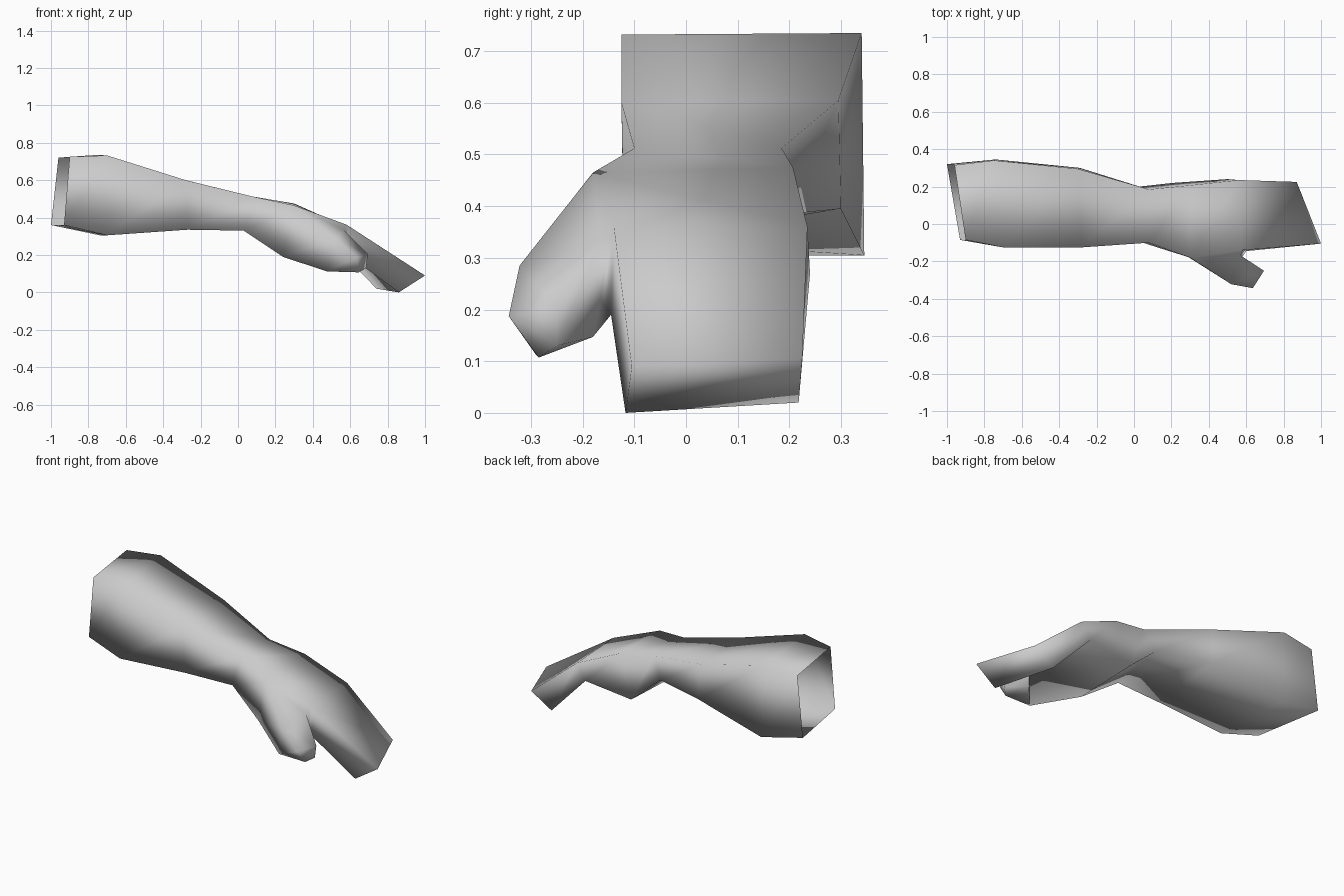
import bpy, bmesh

cube = bpy.data.objects.get("Cube")
if cube:
    bpy.data.objects.remove(cube, do_unlink=True)

# One matte grey for the whole arm
grey = bpy.data.materials.new("light grey")
grey.use_nodes = True
colour = (0.6, 0.6, 0.6, 1)
grey.diffuse_color = colour
grey.node_tree.nodes["Principled BSDF"].inputs["Base Color"].default_value = colour

# Four-sided rings: top front, top back, bottom back, bottom front
ARM = [
    [(-.90, -.085, .725), (-.96, .315, .72), (-1, .32, .36), (-.93, -.085, .36)],      # open end
    [(-.70, -.125, .732), (-.75, .34, .735), (-.74, .345, .305), (-.70, -.12, .305)],  # forearm
    [(-.28, -.125, .60), (-.30, .295, .605), (-.29, .30, .395), (-.27, -.12, .335)],   # mid forearm
    [(.08, -.10, .512), (.08, .185, .512), (.03, .20, .385), (.03, -.095, .33)],       # wrist
    [(.30, -.18, .465), (.30, .207, .475), (.21, .22, .228), (.24, -.145, .19)],       # palm
    [(.58, -.14, .362), (.56, .235, .36), (.50, .24, .27), (.60, -.145, .19)],         # knuckles
    [(1, -.105, .09), (.87, .225, .105), (.74, .218, .02), (.86, -.117, 0)],           # fingertips
]
# Thumb rings: outer top, inner top, inner bottom, outer bottom
THUMB = [
    [(.52, -.322, .285), (.57, -.168, .33), (.575, -.18, .147), (.475, -.29, .112)],
    [(.635, -.343, .187), (.695, -.25, .205), (.685, -.25, .13), (.645, -.285, .107)],
]

bm = bmesh.new()


def add_ring(points):
    return [bm.verts.new(p) for p in points]


def bridge(a, b, skip=()):
    for i in range(4):
        if i not in skip:
            j = (i + 1) % 4
            bm.faces.new((a[i], a[j], b[j], b[i]))


# Forearm and hand, leaving a gap in the palm's front side for the thumb
arm = [add_ring(r) for r in ARM]
for k in range(len(arm) - 1):
    bridge(arm[k], arm[k + 1], skip=(3,) if k == 4 else ())
bm.faces.new(arm[-1])

# Thumb grows from the gap
palm, knuckle = arm[4], arm[5]
rings = [[palm[0], knuckle[0], knuckle[3], palm[3]]] + [add_ring(r) for r in THUMB]
for a, b in zip(rings, rings[1:]):
    bridge(a, b)
bm.faces.new(rings[-1])

bmesh.ops.recalc_face_normals(bm, faces=bm.faces)
for f in bm.faces:
    f.smooth = True

mesh = bpy.data.meshes.new("forearm_and_hand")
bm.to_mesh(mesh)
bm.free()
mesh.materials.append(grey)
obj = bpy.data.objects.new("forearm_and_hand", mesh)
bpy.context.collection.objects.link(obj)
